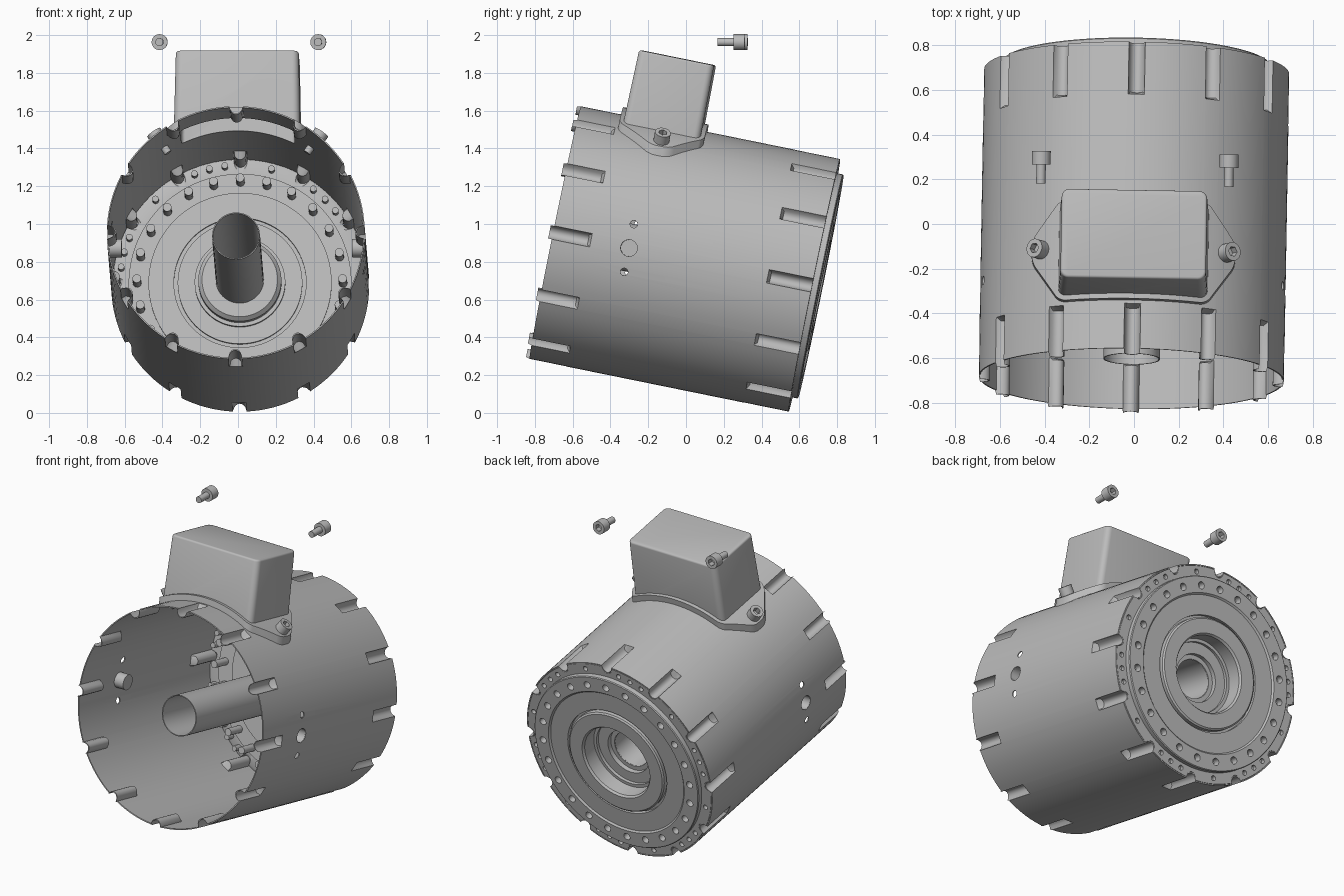
import bpy, bmesh, math
from math import sin, cos, pi, radians, sqrt
from mathutils import Matrix, Vector

if "Cube" in bpy.data.objects:
    bpy.data.objects.remove(bpy.data.objects["Cube"])

grey = bpy.data.materials.new("plain grey")
grey.use_nodes = True
grey.diffuse_color = (0.5, 0.5, 0.5, 1)
grey.node_tree.nodes["Principled BSDF"].inputs["Base Color"].default_value = (0.5, 0.5, 0.5, 1)

R, T = 0.683, 0.007          # housing radius and wall
HALF = 0.036                 # half width of a bolt channel
POSE = Matrix.Translation((0, -0.006, 0.815)) @ Matrix.Rotation(radians(-1), 4, 'Z')
TILT = Matrix.Rotation(radians(-11.5), 4, 'X')
tilted, level = [], []


def finish(name, bm, group=None):
    bmesh.ops.recalc_face_normals(bm, faces=bm.faces)
    me = bpy.data.meshes.new(name)
    bm.to_mesh(me)
    bm.free()
    ob = bpy.data.objects.new(name, me)
    bpy.context.collection.objects.link(ob)
    me.materials.append(grey)
    if group is not None:
        group.append(ob)
    return ob


def boolean(ob, cutter, op='DIFFERENCE', keep=False):
    mod = ob.modifiers.new("cut", 'BOOLEAN')
    mod.operation, mod.object, mod.solver = op, cutter, 'EXACT'
    bpy.context.view_layer.objects.active = ob
    bpy.ops.object.modifier_apply(modifier=mod.name)
    if not keep:
        bpy.data.objects.remove(cutter)


def polar(a, r, u):
    """Point at angle a from the top, radius r, distance u along the motor axis."""
    return Vector((r * sin(a), u, r * cos(a)))


def cylinders(name, parts, segs=24, group=None):
    """One object from many cylinders, each given as (start, end, radius)."""
    bm = bmesh.new()
    for p, q, r in parts:
        d = q - p
        m = Matrix.Translation((p + q) / 2) @ d.to_track_quat('Z', 'Y').to_matrix().to_4x4()
        bmesh.ops.create_cone(bm, cap_ends=True, segments=segs, radius1=r, radius2=r,
                              depth=d.length, matrix=m)
    return finish(name, bm, group)


def fluted_lathe(name, profile, group):
    """Spin a closed profile of (radius, u), denting its rim at twelve bolt channels."""
    steps = [HALF / R * s for s in (-1.01, -0.99, -0.85, -0.6, -0.3, 0, 0.3, 0.6, 0.85, 0.99, 1.01)]
    steps += [radians(d) for d in (6, 9, 12, 15, 18, 21, 24)]
    bm = bmesh.new()
    rings = []
    for k in range(12):
        for s in steps:
            ring = []
            for r, u in profile:
                d = R * s
                if r > 0.62 and (u < -0.5 or u > 0.465) and abs(d) < HALF:
                    r -= sqrt(HALF ** 2 - d ** 2) * 1.2
                    u -= 0.02 if u < -0.65 else 0
                ring.append(bm.verts.new(polar(k * pi / 6 + s, r, u)))
            rings.append(ring)
    n = len(profile)
    for i, a in enumerate(rings):
        b = rings[(i + 1) % len(rings)]
        for j in range(n):
            bm.faces.new((a[j], a[(j + 1) % n], b[(j + 1) % n], b[j]))
    return finish(name, bm, group)


def prism(name, outline, z0, z1, corner, top=0, draft=1, group=None):
    """Upright prism with rounded corners, optional rounded top and draft."""
    bm = bmesh.new()
    mid = sum((Vector(p) for p in outline), Vector((0, 0))) / len(outline)
    low = [bm.verts.new((*p, z0)) for p in outline]
    high = [bm.verts.new((*(mid + (Vector(p) - mid) * draft), z1)) for p in outline]
    bm.faces.new(low)
    bm.faces.new(high)
    for i in range(len(low)):
        j = (i + 1) % len(low)
        bm.faces.new((low[i], low[j], high[j], high[i]))
    if corner:
        edges = [e for e in bm.edges if abs(e.verts[0].co.z - e.verts[1].co.z) > 0.01]
        bmesh.ops.bevel(bm, geom=edges, offset=corner, segments=5, affect='EDGES', profile=0.5)
    if top:
        edges = [e for e in bm.edges if all(v.co.z > z1 - 1e-4 for v in e.verts)]
        bmesh.ops.bevel(bm, geom=edges, offset=top, segments=3, affect='EDGES', profile=0.5)
    return finish(name, bm, group)


def rect(x, u0, u1):
    return [(-x, u0), (x, u0), (x, u1), (-x, u1)]


def cap_screw(name, tip, neck, top, group, r=0.042):
    """Socket head screw from its tip, through the neck, to the head top."""
    axis = (top - neck).normalized()
    ob = cylinders(name, [(neck, top, r), (tip, neck + axis * 0.01, r * 0.5)], 32, group)
    boolean(ob, cylinders("socket", [(top - axis * 0.035, top + axis * 0.02, r * 0.55)], 6))


# Housing: thin open tube with bolt channels at both ends
stations = (-0.70, -0.51, -0.495, 0.46, 0.475, 0.70)
housing = fluted_lathe("housing", [(R, u) for u in stations]
                       + [(R - T, u) for u in reversed(stations)], tilted)

# Side ports: a cup and two small holes on each side
cuts = []
for side in (1, -1):
    a = side * pi / 2
    cuts.append((polar(a, 0.6, -0.29), polar(a, 0.75, -0.29), 0.045))
    for off in (-0.19, 0.19):
        cuts.append((polar(a + off, 0.6, -0.29), polar(a + off, 0.75, -0.29), 0.02))
    cup = cylinders("side_port", [(polar(a, 0.61, -0.29), polar(a, R - 0.003, -0.29), 0.049)], 32, tilted)
    boolean(cup, cylinders("bore", [(polar(a, 0.62, -0.29), polar(a, 0.75, -0.29), 0.044)], 32))
boolean(housing, cylinders("port_cutter", cuts, 32))

# Terminal box and its curved saddle flange
box = prism("terminal_box", rect(0.337, -0.46, -0.04), 0.5, 1.036, 0.035, 0.012, 0.965, tilted)
half = [(0.33, -0.48), (0.455, -0.29), (0.455, -0.19), (0.33, -0.02)]
saddle = prism("box_flange", half + [(-x, u) for x, u in reversed(half)], 0.4, 0.8, 0.03, group=tilted)
ends = (Vector((0, -1, 0)), Vector((0, 1, 0)))
boolean(saddle, cylinders("outer_round", [(*ends, 0.722)], 144), 'INTERSECT')
core = cylinders("inner_round", [(*ends, R - 0.002)], 144)
boolean(saddle, core, keep=True)
boolean(box, core)
cavity = prism("cavity", rect(0.3, -0.42, -0.08), 0.45, 1.02, 0.02)
for ob in (housing, saddle, box):
    boolean(ob, cavity, keep=True)
bpy.data.objects.remove(cavity)

# Screws holding the box
for side, word in ((1, "left"), (-1, "right")):
    a = side * radians(35)
    cap_screw("box_screw_" + word, polar(a, 0.64, -0.24), polar(a, 0.718, -0.24),
              polar(a, 0.775, -0.24), tilted)

# End shield: stepped plate with a bored centre
shield = fluted_lathe("end_shield", [
    (0.122, 0.55), (0.2, 0.55), (0.22, 0.57), (0.22, 0.63), (0.33, 0.63), (0.33, 0.645),
    (0.35, 0.645), (0.35, 0.63), (0.485, 0.63), (0.485, 0.64), (0.59, 0.64), (0.59, 0.66),
    (0.655, 0.66), (0.674, 0.67), (0.674, 0.70), (0.605, 0.70), (0.605, 0.73), (0.60, 0.735),
    (0.50, 0.735), (0.49, 0.725), (0.365, 0.725), (0.365, 0.70), (0.35, 0.70), (0.35, 0.73),
    (0.34, 0.738), (0.25, 0.738), (0.24, 0.725), (0.24, 0.61), (0.15, 0.61), (0.15, 0.58),
    (0.122, 0.58)], tilted)

# Bolt rings: pins on the inside, holes on the outside
pins, holes = [], []
for k in range(24):
    a = k * pi / 12
    pins.append((polar(a, 0.545, 0.65), polar(a, 0.545, 0.52), 0.023))
    holes.append((polar(a, 0.545, 0.69), polar(a, 0.545, 0.8), 0.023))
for k in range(12):
    for off in ((-7.5, 0, 7.5) if k % 2 else (0,)):
        a = radians(15 + 30 * k + off)
        pins.append((polar(a, 0.635, 0.67), polar(a, 0.635, 0.61), 0.017))
        holes.append((polar(a, 0.638, 0.675), polar(a, 0.638, 0.8), 0.016))
cylinders("shield_bolts", pins, 16, tilted)
boolean(shield, cylinders("bolt_holes", holes, 16))

# Hollow shaft
shaft = cylinders("shaft", [(Vector((0, -0.61, 0)), Vector((0, 0.575, 0)), 0.127)], 64, tilted)
boolean(shaft, cylinders("bore", [(*ends, 0.121)], 64))

# Loose screws floating above, lying level
for side, word in ((1, "left"), (-1, "right")):
    x, z = side * 0.42, 1.148
    cap_screw("loose_screw_" + word, Vector((x, 0.18, z)), Vector((x, 0.265, z)),
              Vector((x, 0.325, z)), level)

# Shade and place everything
for ob in tilted + level:
    ob.matrix_world = POSE @ TILT if ob in tilted else POSE
    bpy.ops.object.select_all(action='DESELECT')
    ob.select_set(True)
    bpy.context.view_layer.objects.active = ob
    bpy.ops.object.shade_smooth_by_angle(angle=radians(30))
